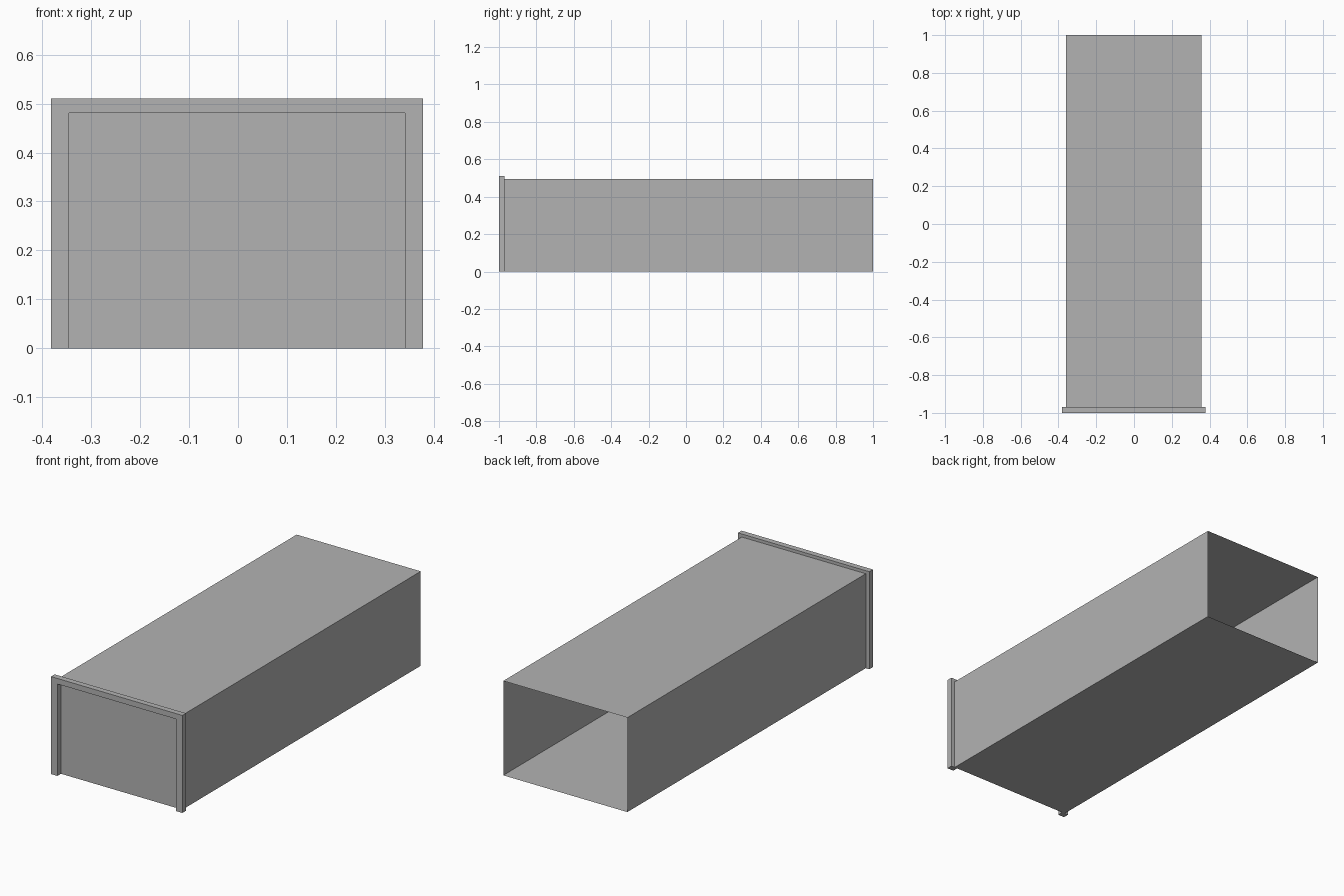
import bpy
import bmesh

old = bpy.data.objects.get("Cube")
if old:
    bpy.data.objects.remove(old, do_unlink=True)

# Single grey colour
grey = bpy.data.materials.new("plain grey")
grey.use_nodes = True
colour = (0.45, 0.45, 0.45, 1)
grey.diffuse_color = colour
grey.node_tree.nodes["Principled BSDF"].inputs["Base Color"].default_value = colour

CENTRE = -0.002
FRONT, WALL, BACK = -1.0, -0.97, 1.0


def finish(name, bm):
    bmesh.ops.recalc_face_normals(bm, faces=bm.faces)
    mesh = bpy.data.meshes.new(name)
    bm.to_mesh(mesh)
    bm.free()
    mesh.materials.append(grey)
    obj = bpy.data.objects.new(name, mesh)
    bpy.context.collection.objects.link(obj)


def extrude_outline(name, outline, y0, y1):
    """Extrude an x-z outline from y0 to y1 as a closed solid."""
    bm = bmesh.new()
    face = bm.faces.new([bm.verts.new((x + CENTRE, y0, z)) for x, z in outline])
    result = bmesh.ops.extrude_face_region(bm, geom=[face], use_keep_orig=True)
    moved = [v for v in result["geom"] if isinstance(v, bmesh.types.BMVert)]
    bmesh.ops.translate(bm, verts=moved, vec=(0, y1 - y0, 0))
    return name, bm


# Thin-walled body: front wall, roof, sides and floor, open at the back
half, top = 0.359, 0.494
name, body = extrude_outline(
    "body_shell", [(-half, 0), (half, 0), (half, top), (-half, top)], WALL, BACK)
body.faces.ensure_lookup_table()
open_end = [f for f in body.faces if f.calc_center_median().y > BACK - 0.001]
bmesh.ops.delete(body, geom=open_end, context="FACES_ONLY")
finish(name, body)

# Raised door surround: two legs and a lintel in one piece
outer, inner, outer_top, inner_top = 0.38, 0.343, 0.51, 0.481
finish(*extrude_outline("front_frame", [
    (-outer, 0), (-inner, 0), (-inner, inner_top), (inner, inner_top),
    (inner, 0), (outer, 0), (outer, outer_top), (-outer, outer_top)], FRONT, WALL))
